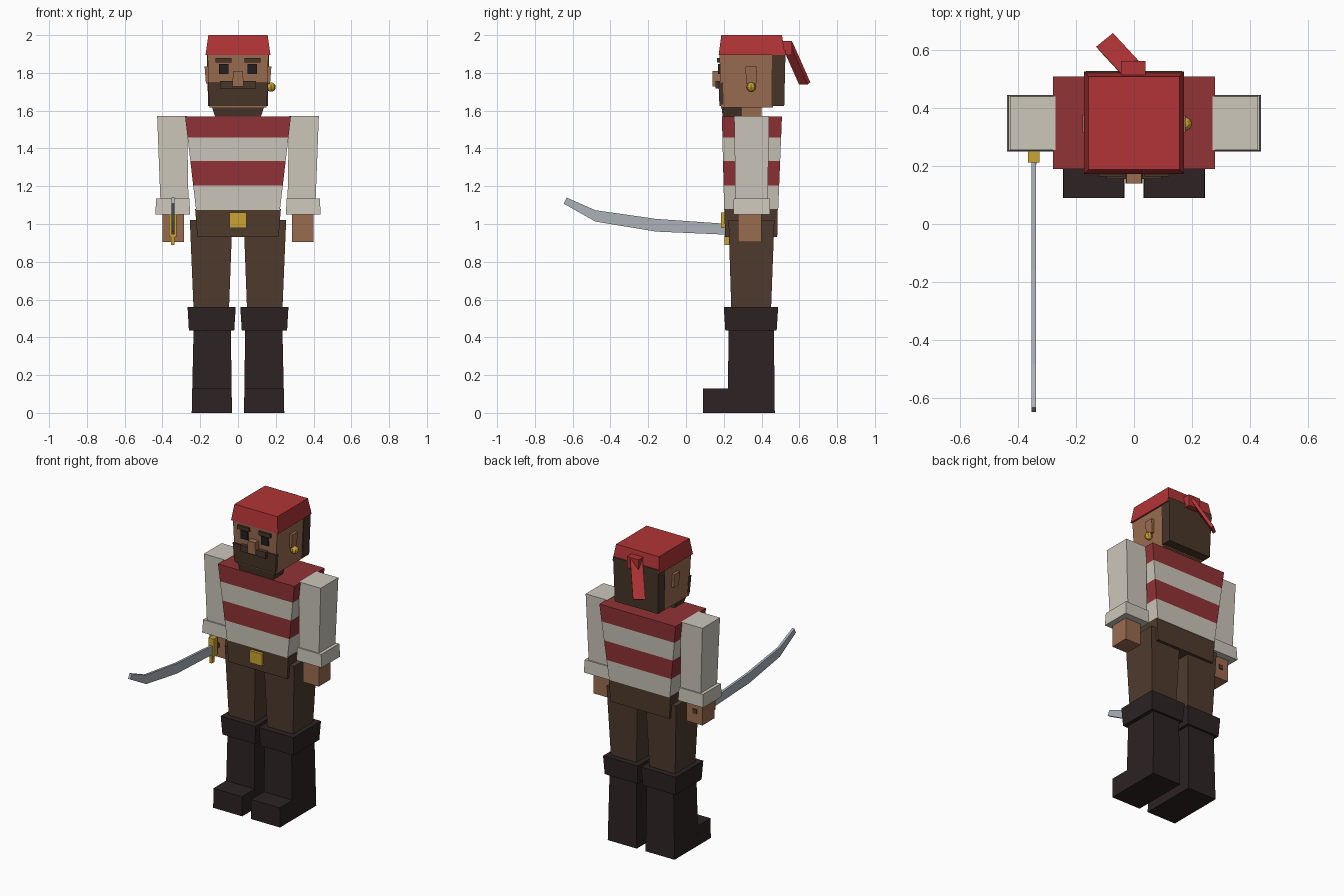
import bpy, bmesh
from mathutils import Vector

if "Cube" in bpy.data.objects:
    bpy.data.objects.remove(bpy.data.objects["Cube"])


def mat(name, r, g, b):
    lin = [((c / 255 + 0.055) / 1.055) ** 2.4 for c in (r, g, b)]
    m = bpy.data.materials.new(name)
    m.diffuse_color = (*lin, 1)
    m.use_nodes = True
    m.node_tree.nodes["Principled BSDF"].inputs["Base Color"].default_value = m.diffuse_color
    return m


BANDANA = mat("bandana red", 178, 52, 54)
STRIPE = mat("stripe red", 146, 51, 54)
CREAM = mat("cream cloth", 204, 199, 187)
BROWN = mat("trouser brown", 80, 59, 45)
HAIR = mat("hair brown", 72, 54, 41)
BOOT = mat("boot leather", 45, 35, 35)
SKIN = mat("skin", 154, 108, 80)
GOLD = mat("gold", 204, 164, 52)
STEEL = mat("steel", 172, 178, 186)
EYE = mat("eye black", 36, 31, 34)


def finish(name, bm, mats):
    bmesh.ops.recalc_face_normals(bm, faces=bm.faces)
    me = bpy.data.meshes.new(name)
    bm.to_mesh(me)
    bm.free()
    for m in mats:
        me.materials.append(m)
    ob = bpy.data.objects.new(name, me)
    bpy.context.collection.objects.link(ob)
    return ob


def loft(name, rings, mats, bands=None):
    """Join four-cornered rings; bands gives the material slot of each band."""
    bm = bmesh.new()
    loops = [[bm.verts.new(p) for p in ring] for ring in rings]
    bands = bands or [0] * (len(loops) - 1)
    for a, b, slot in zip(loops, loops[1:], bands):
        for i in range(4):
            j = (i + 1) % 4
            bm.faces.new((a[i], a[j], b[j], b[i])).material_index = slot
    bm.faces.new(loops[0]).material_index = bands[0]
    bm.faces.new(loops[-1]).material_index = bands[-1]
    return finish(name, bm, mats)


def rect(z, x0, x1, y0, y1):
    return [(x0, y0, z), (x1, y0, z), (x1, y1, z), (x0, y1, z)]


def block(name, m, low, high):
    """Tapered block between two rectangles (z, x0, x1, y0, y1)."""
    return loft(name, [rect(*low), rect(*high)], [m])


def box(name, m, x0, x1, y0, y1, z0, z1):
    return block(name, m, (z0, x0, x1, y0, y1), (z1, x0, x1, y0, y1))


def pair(name, m, low, high):
    """Block on the +x side and its mirror image."""
    def flip(r):
        return (r[0], -r[2], -r[1], r[3], r[4])
    block("left_" + name, m, low, high)
    block("right_" + name, m, flip(low), flip(high))


# Boots and legs
pair("boot_foot", BOOT, (0, .032, .245, .09, .23), (.13, .034, .243, .09, .23))
pair("boot_shaft", BOOT, (0, .032, .245, .22, .47), (.45, .038, .235, .226, .465))
pair("boot_cuff", BOOT, (.437, .02, .26, .208, .48), (.56, .012, .267, .2, .488))
pair("leg", BROWN, (.54, .048, .235, .24, .45), (1.02, .03, .255, .225, .468))

# Hips and buckle
block("hips", BROWN, (.932, -.215, .215, .207, .483), (1.08, -.227, .227, .203, .485))
box("belt_buckle", GOLD, -.045, .045, .185, .21, .98, 1.06)

# Striped shirt: taper with alternating bands
rings = []
for z in (1.075, 1.205, 1.333, 1.457, 1.57):
    t = (z - 1.075) / .495
    x = .222 + .058 * t
    rings.append(rect(z, -x, x, .202 - .012 * t, .488 + .02 * t))
loft("shirt", rings, [CREAM, STRIPE], [0, 1, 0, 1])

# Arms
pair("sleeve", CREAM, (1.1, .262, .41, .262, .432), (1.572, .27, .428, .255, .44))
pair("sleeve_cuff", CREAM, (1.05, .253, .438, .25, .445), (1.135, .258, .433, .253, .442))
pair("hand", SKIN, (.905, .285, .4, .275, .4), (1.07, .285, .4, .275, .4))

# Head
box("neck", SKIN, -.08, .08, .28, .4, 1.56, 1.64)
block("head", SKIN, (1.618, -.15, .15, .185, .46), (1.91, -.162, .162, .177, .46))
block("hair", HAIR, (1.625, -.158, .158, .452, .52), (1.92, -.166, .166, .455, .527))
block("beard", HAIR, (1.625, -.15, .15, .177, .2), (1.75, -.16, .16, .172, .195))
block("chin_beard", HAIR, (1.565, -.12, .12, .195, .295), (1.617, -.137, .137, .188, .295))
box("moustache", HAIR, -.095, .095, .155, .18, 1.717, 1.758)
block("nose", SKIN, (1.728, -.03, .03, .14, .18), (1.81, -.026, .026, .14, .18))
pair("eye", EYE, (1.795, .05, .1, .17, .185), (1.848, .05, .1, .17, .185))
pair("eyebrow", HAIR, (1.855, .035, .12, .163, .185), (1.88, .035, .12, .163, .185))
pair("ear", SKIN, (1.745, .145, .17, .318, .372), (1.835, .15, .177, .315, .375))

# Earring bead
bm = bmesh.new()
bmesh.ops.create_uvsphere(bm, u_segments=8, v_segments=6, radius=.025)
bmesh.ops.translate(bm, verts=bm.verts, vec=(.175, .345, 1.725))
finish("earring", bm, [GOLD])

# Bandana with knot and hanging tail
block("bandana", BANDANA, (1.895, -.172, .172, .173, .525), (2.0, -.157, .157, .187, .508))
box("bandana_knot", BANDANA, -.045, .04, .505, .562, 1.895, 1.97)
start, end = Vector((-.01, .535, 1.955)), Vector((-.096, .628, 1.745))
wide = Vector((.029, .0235, 0))
thick = (end - start).cross(wide).normalized() * .01
loft("bandana_tail", [[c - wide - thick, c + wide - thick, c + wide + thick, c - wide + thick]
                      for c in (start, end)], [BANDANA])

# Curved sword held in the right hand
SX = -.345
box("sword_handle", BROWN, SX - .015, SX + .015, .23, .405, .97, 1.0)
box("sword_guard", GOLD, SX - .02, SX + .02, .212, .25, .93, 1.05)
box("sword_guard_tip", GOLD, SX - .009, SX + .009, .205, .235, .888, .94)
edge = [(.23, .943, 1.0), (-.16, .96, 1.027), (-.48, 1.013, 1.073)]
blade = [[(SX - .008, y, a), (SX + .008, y, a), (SX + .008, y, b), (SX - .008, y, b)]
         for y, a, b in edge]
blade.append([(SX - .008, -.648, 1.108), (SX + .008, -.648, 1.108),
              (SX + .008, -.632, 1.14), (SX - .008, -.632, 1.14)])
loft("sword_blade", blade, [STEEL])
